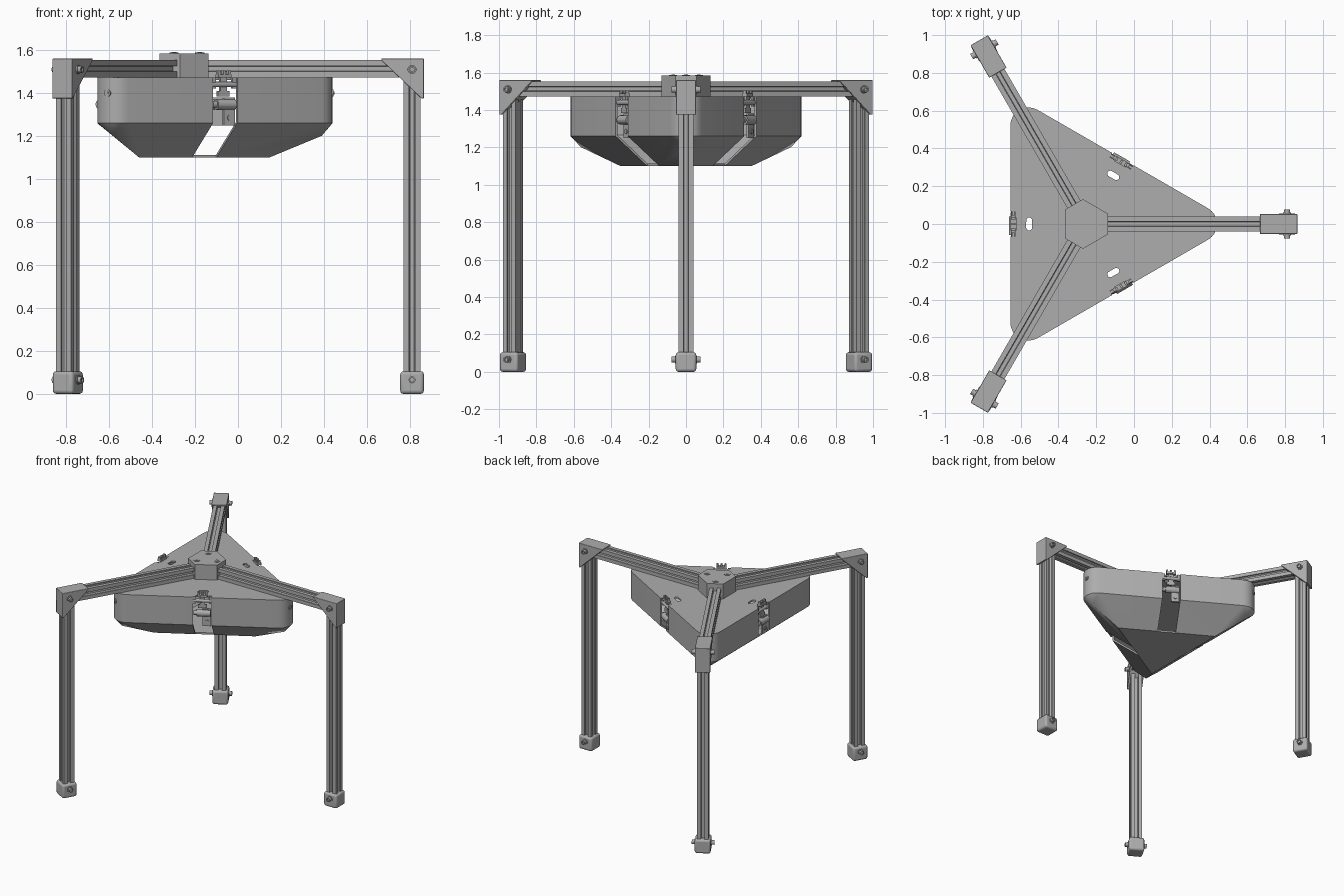
import bpy, bmesh
from math import pi, cos, sin, radians
from mathutils import Matrix, Vector

old = bpy.data.objects.get("Cube")
if old:
    bpy.data.objects.remove(old)

grey = bpy.data.materials.new("grey")
grey.use_nodes = True
colour = (0.42, 0.42, 0.42, 1)
grey.diffuse_color = colour
grey.node_tree.nodes["Principled BSDF"].inputs["Base Color"].default_value = colour

CENTRE = Matrix.Translation((-0.258, 0, 0))
LEG_R = 1.068          # distance of the legs from the hub axis
SIDE = 0.397           # distance of the tray sides from the hub axis
ALONG = {"x": lambda u, v, w: (w, u, v),
         "y": lambda u, v, w: (u, w, v),
         "z": lambda u, v, w: (u, v, w)}


def turn(i):
    return Matrix.Rotation(radians(120 * i), 4, "Z")


def prism(bm, points, axis, lo, hi, matrix=None):
    """Extrude a 2D outline along an axis."""
    place = ALONG[axis]
    rings = [[bm.verts.new(place(u, v, w)) for u, v in points] for w in (lo, hi)]
    for ring in rings:
        bm.faces.new(ring)
    n = len(points)
    for k in range(n):
        m = (k + 1) % n
        bm.faces.new((rings[0][k], rings[0][m], rings[1][m], rings[1][k]))
    if matrix:
        bmesh.ops.transform(bm, matrix=matrix, verts=rings[0] + rings[1])


def rect(u0, u1, v0, v1):
    return [(u0, v0), (u1, v0), (u1, v1), (u0, v1)]


def circle(u, v, r, n=20):
    return [(u + r * cos(2 * pi * k / n), v + r * sin(2 * pi * k / n)) for k in range(n)]


def finish(name, bm, copies=1, bevel=0, smooth=False):
    """Make one object, or three around the hub axis."""
    bmesh.ops.recalc_face_normals(bm, faces=bm.faces)
    mesh = bpy.data.meshes.new(name)
    bm.to_mesh(mesh)
    bm.free()
    mesh.materials.append(grey)
    made = []
    for i in range(copies):
        ob = bpy.data.objects.new(name if copies == 1 else f"{name}_{i + 1}", mesh)
        bpy.context.collection.objects.link(ob)
        ob.matrix_world = CENTRE @ turn(i)
        if bevel:
            mod = ob.modifiers.new("bevel", "BEVEL")
            mod.width, mod.segments = bevel, 3
        made.append(ob)
    if smooth:
        bpy.ops.object.select_all(action="DESELECT")
        made[0].select_set(True)
        bpy.context.view_layer.objects.active = made[0]
        bpy.ops.object.shade_smooth_by_angle(angle=radians(30))
    return made


# Slotted bar outline
quarter = [(.04, -.04), (.04, -.013), (.032, -.013), (.032, -.022), (.018, -.01),
           (.018, .01), (.032, .022), (.032, .013), (.04, .013)]
bar = []
for k in range(4):
    c, s = round(cos(k * pi / 2)), round(sin(k * pi / 2))
    bar += [(c * u - s * v, s * u + c * v) for u, v in quarter]

# Legs and arms
bm = bmesh.new()
prism(bm, [(u + LEG_R, v) for u, v in bar], "z", 0.03, 1.54)
finish("leg", bm, 3)
bm = bmesh.new()
prism(bm, [(u, v + 1.513) for u, v in bar], "x", 0.08, 1.1)
finish("arm", bm, 3)

# Feet and corner brackets
bm = bmesh.new()
prism(bm, rect(LEG_R - .055, LEG_R + .055, -.055, .055), "z", 0, 0.105)
finish("foot", bm, 3, bevel=0.015, smooth=True)
bm = bmesh.new()
prism(bm, [(.925, 1.56), (.925, 1.553), (1.112, 1.375), (1.123, 1.375), (1.123, 1.56)],
      "y", -.053, .053)
finish("corner_bracket", bm, 3, bevel=0.005, smooth=True)

# Bolts through feet and brackets, with socket heads
bm = bmesh.new()
for z in (0.065, 1.51):
    for s in (-1, 1):
        prism(bm, circle(LEG_R, z, .021), "y", s * .04, s * .06)
        outer, inner = circle(LEG_R, z, .016, 18), circle(LEG_R, z, .009, 18)
        prism(bm, outer, "y", s * .04, s * .07)
        for k in range(18):
            m = (k + 1) % 18
            prism(bm, [outer[k], outer[m], inner[m], inner[k]], "y", s * .07, s * .078)
finish("bolts", bm, 3)

# Hub with three bolts
bm = bmesh.new()
outline = []
for i in range(3):
    for t in (-.055, .055):
        p = turn(i) @ Vector((.12, t, 0))
        outline.append((p.x, p.y))
prism(bm, outline, "z", 1.47, 1.585)
finish("hub", bm)
bm = bmesh.new()
prism(bm, circle(.08, 0, .021), "z", 1.57, 1.588)
prism(bm, circle(.08, 0, .011, 6), "z", 1.57, 1.591)
finish("hub_bolt", bm, 3)

# Tray: rounded triangle above, sharp tapered triangle below
bm = bmesh.new()
R = 0.096
for i in range(3):
    rot = turn(i)
    for p in ((.404, 0, 1.10), (.648, 0, 1.201)):
        bm.verts.new(rot @ Vector(p))
    for z in (1.26, 1.472):
        for k in range(9):
            a = radians(-60 + 15 * k)
            bm.verts.new(rot @ Vector((2 * (SIDE - R) + R * cos(a), R * sin(a), z)))
bmesh.ops.convex_hull(bm, input=bm.verts)
bmesh.ops.dissolve_limit(bm, angle_limit=radians(1), verts=bm.verts, edges=bm.edges)
tray = finish("tray", bm, smooth=True)[0]
shell = tray.modifiers.new("shell", "SOLIDIFY")
shell.thickness, shell.offset = 0.012, -1
shell.use_even_offset = True

# Cutters: side slots and oval holes in the top
slots, ovals = bmesh.new(), bmesh.new()
oval = [(u, v + (.018 if v > 0 else -.018)) for u, v in circle(.297, 0.0001, .016)]
for i in range(3):
    rot = turn(i) @ Matrix.Rotation(pi, 4, "Z")
    prism(slots, [(.2, 1.05), (.5, 1.05), (.5, 1.6), (.372, 1.6), (.372, 1.455), (.2, 1.455)],
          "y", -.065, .065, rot)
    prism(ovals, oval, "z", 1.44, 1.5, rot)
for name, b in (("slot_cutter", slots), ("oval_cutter", ovals)):
    cutter = finish(name, b)[0]
    cutter.hide_render = True
    cutter.display_type = "WIRE"
    mod = tray.modifiers.new(name, "BOOLEAN")
    mod.operation, mod.solver, mod.object = "DIFFERENCE", "EXACT", cutter
    bpy.context.view_layer.update()

# Apply the cuts, then hide the cutters
evaluated = tray.evaluated_get(bpy.context.evaluated_depsgraph_get())
cut_mesh = bpy.data.meshes.new_from_object(evaluated)
tray.modifiers.clear()
tray.data = cut_mesh
for name in ("slot_cutter", "oval_cutter"):
    bpy.data.objects.remove(bpy.data.objects[name])

# Latches in the slots: plate, barrel, clamp and fork
bm = bmesh.new()
flip = Matrix.Rotation(pi, 4, "Z")
for u, v, z0, z1 in ((.372, (0, .058), 1.25, 1.38), (.374, (-.065, -.045), 1.42, 1.472),
                     (.374, (.045, .065), 1.42, 1.472), (.37, (-.03, .03), 1.385, 1.41),
                     (.37, (-.018, .018), 1.41, 1.48)):
    prism(bm, rect(u, u + .014, *v), "z", z0, z1, flip)
prism(bm, circle(.38, 1.347, .025), "y", -.04, .058, flip)
prism(bm, circle(.38, 1.347, .016), "y", -.062, -.04, flip)
prism(bm, circle(.38, 1.44, .013), "y", -.065, .065, flip)
prism(bm, rect(.365, .395, -.034, .034), "z", 1.472, 1.487, flip)
for t in (-.028, 0, .028):
    prism(bm, rect(.37, .39, t - .006, t + .006), "z", 1.487, 1.505, flip)
prism(bm, circle(.03, 1.285, .013), "x", .384, .392, flip)
finish("latch", bm, 3)

# Screws at the tray corners
bm = bmesh.new()
prism(bm, circle(0, 1.40, .017, 16), "x", .69, .702)
prism(bm, circle(0, 1.40, .009, 6), "x", .69, .706)
finish("tray_screw", bm, 3)
